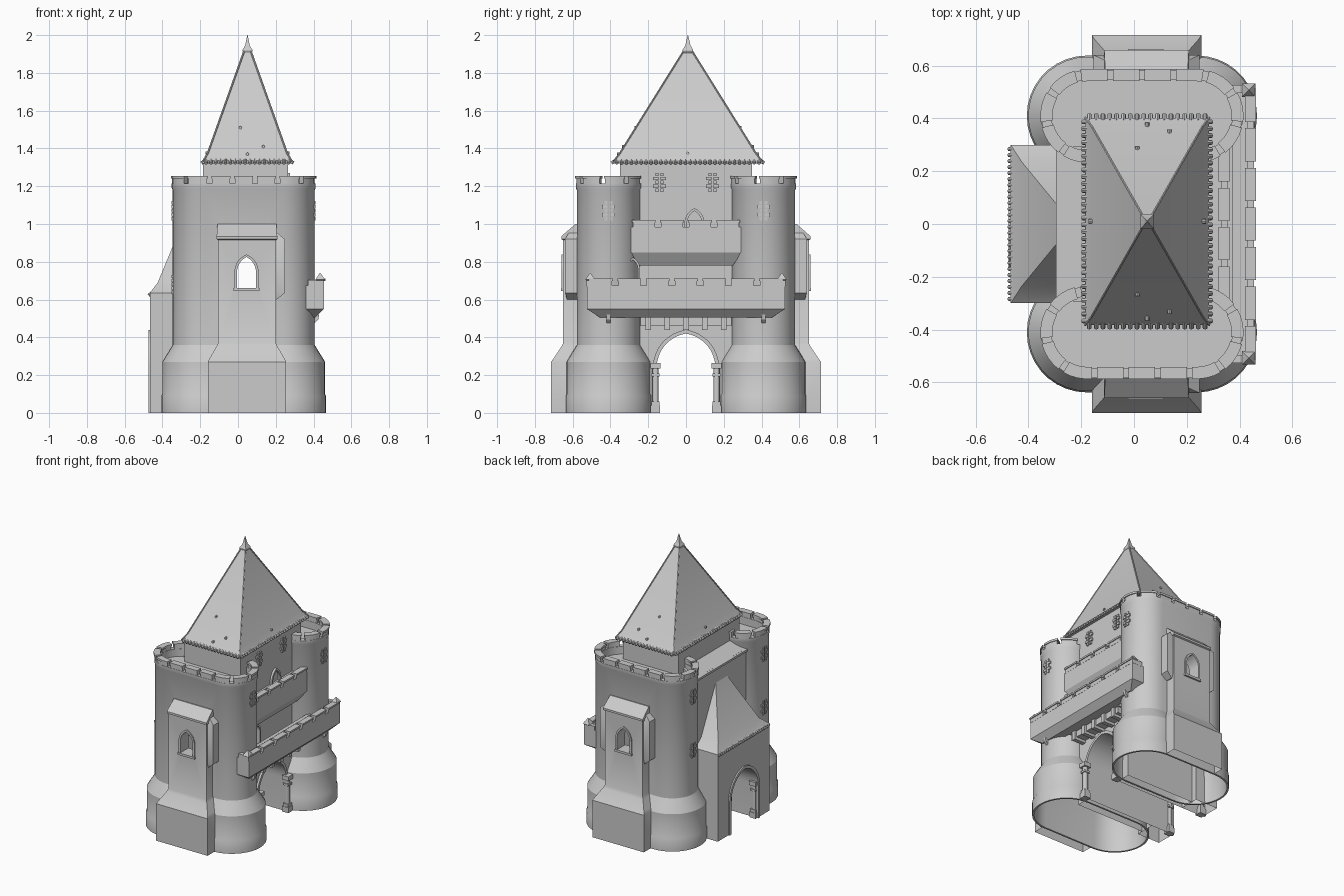
import bpy, bmesh, math
from mathutils import Vector, Matrix

cube = bpy.data.objects.get("Cube")
if cube:
    bpy.data.objects.remove(cube)

stone = bpy.data.materials.new("grey stone")
stone.use_nodes = True
stone.diffuse_color = (0.6, 0.6, 0.6, 1)
stone.node_tree.nodes["Principled BSDF"].inputs["Base Color"].default_value = stone.diffuse_color

CX, CY = 0.03, 0.41           # tower centre
HALF = 0.208                  # half of the straight tower side
ROOF_X, ROOF_Y = 0.05, 0.01   # main roof centre


def finish(bm, name, cutter=None, hollow=False):
    """Make the object, cut the window passage and open the underside if asked."""
    bmesh.ops.recalc_face_normals(bm, faces=bm.faces)
    mesh = bpy.data.meshes.new(name)
    bm.to_mesh(mesh)
    bm.free()
    mesh.materials.append(stone)
    obj = bpy.data.objects.new(name, mesh)
    bpy.context.collection.objects.link(obj)
    bpy.ops.object.select_all(action='DESELECT')
    obj.select_set(True)
    bpy.context.view_layer.objects.active = obj
    if cutter:
        mod = obj.modifiers.new("window", 'BOOLEAN')
        mod.object = cutter
        mod.operation = 'DIFFERENCE'
        bpy.ops.object.modifier_apply(modifier=mod.name)
    if hollow:
        bm = bmesh.new()
        bm.from_mesh(obj.data)
        under = [f for f in bm.faces if max(v.co.z for v in f.verts) < 0.001]
        bmesh.ops.delete(bm, geom=under, context='FACES')
        bm.to_mesh(obj.data)
        bm.free()
    bpy.ops.object.shade_smooth_by_angle(angle=math.radians(30))
    return obj


def loft(bm, loops):
    rows = [[bm.verts.new(p) for p in loop] for loop in loops]
    n = len(rows[0])
    for a, b in zip(rows, rows[1:]):
        for i in range(n):
            j = (i + 1) % n
            bm.faces.new((a[i], a[j], b[j], b[i]))
    bm.faces.new(rows[0])
    bm.faces.new(rows[-1])


def rings(bm, levels):
    """Stack rectangles given as x0, x1, y0, y1, z."""
    loft(bm, [[(a, c, z), (b, c, z), (b, d, z), (a, d, z)] for a, b, c, d, z in levels])


def box(bm, centre, size):
    bmesh.ops.create_cube(bm, size=1, matrix=Matrix.Translation(centre) @ Matrix.Diagonal((*size, 1)))


def beam(bm, p, q, r, seg=8):
    p, q = Vector(p), Vector(q)
    m = Matrix.Translation((p + q) / 2) @ (q - p).to_track_quat('Z', 'Y').to_matrix().to_4x4()
    bmesh.ops.create_cone(bm, cap_ends=True, segments=seg, radius1=r, radius2=r,
                          depth=(q - p).length, matrix=m)


def prism(bm, pts, axis, d0, d1):
    """Extrude a 2D outline along x or y."""
    place = (lambda u, v, d: (d, u, v)) if axis == 'x' else (lambda u, v, d: (u, d, v))
    loft(bm, [[place(u, v, d) for u, v in pts] for d in (d0, d1)])


def arch(c, w, base, spring, top, n=8):
    """Pointed arch outline, right foot over to left foot."""
    h = top - spring
    r = (w * w + h * h) / (2 * w)
    end = math.asin(min(1, h / r))
    half = [(w - r + r * math.cos(end * i / n), spring + r * math.sin(end * i / n)) for i in range(n + 1)]
    half = [(w, base)] + half
    return [(c + u, v) for u, v in half] + [(c - u, v) for u, v in half[-2::-1]]


def arch_frame(bm, axis, d0, d1, c, w, base, spring, top, t):
    outer = arch(c, w + t, base, spring, top + t)
    prism(bm, outer + arch(c, w, base, spring, top)[::-1], axis, d0, d1)


def stadium(cy, r, z, n=18):
    pts = []
    for side in (1, -1):
        for i in range(n + 1):
            a = math.pi * i / n - side * math.pi / 2
            pts.append((CX + side * HALF + r * math.cos(a), cy + r * math.sin(a), z))
    return pts


def stadium_at(cy, r, s):
    """Point and outward direction at distance s round the stadium."""
    L, arc = 2 * HALF, math.pi * r
    s %= 2 * (L + arc)
    side = 1
    if s >= L + arc:
        s, side = s - L - arc, -1
    a = max(0, s - L) / r
    out = Vector((side * math.sin(a), -side * math.cos(a), 0))
    return Vector((CX + side * (min(s, L) - HALF), cy, 0)) + out * r, out


def curved_block(bm, cy, r, s, length, thick, z0, z1):
    loops = []
    for i in range(5):
        p, out = stadium_at(cy, r, s + length * (i / 4 - 0.5))
        a, b = p - out * thick / 2, p + out * thick / 2
        loops.append([(a.x, a.y, z0), (b.x, b.y, z0), (b.x, b.y, z1), (a.x, a.y, z1)])
    loft(bm, loops)


# Cutter for the window passage that runs through the whole castle
bm = bmesh.new()
prism(bm, arch(0.045, 0.05, 0.66, 0.745, 0.825), 'y', -1, 1)
cutter = finish(bm, "window_cutter")
cutter.hide_render = True

# Towers, hollow inside, with a sunken roof floor
TOWER = [(0.155, 1.13), (0.155, 0.36), (0.21, 0.26), (0.215, 0), (0.228, 0), (0.228, 0.09), (0.223, 0.1),
         (0.223, 0.27), (0.214, 0.285), (0.18, 0.34), (0.168, 0.36), (0.168, 1.18), (0.173, 1.19),
         (0.173, 1.215), (0.135, 1.215), (0.135, 1.16)]
for s, label in ((-1, "front"), (1, "back")):
    bm = bmesh.new()
    loft(bm, [stadium(s * CY, r, z) for r, z in TOWER])
    finish(bm, label + "_tower", cutter)

    # Curved merlons with overhanging caps
    bm = bmesh.new()
    r, count = 0.154, 15
    pitch = 2 * (2 * HALF + math.pi * r) / count
    for i in range(count):
        at = HALF + i * pitch
        curved_block(bm, s * CY, r, at, pitch * 0.78, 0.034, 1.2, 1.243)
        curved_block(bm, s * CY, r, at, pitch * 0.84, 0.046, 1.24, 1.255)
    finish(bm, label + "_tower_merlons")

    # Buttress with stepped foot and sloping cap
    bm = bmesh.new()
    x0, x1 = -0.105, 0.2
    rings(bm, [(x0 - d, x1 + d, s * inner, s * y, z) for d, inner, y, z in (
        (0.055, 0.625, 0.715, 0), (0.055, 0.625, 0.715, 0.27), (0.045, 0.61, 0.7, 0.29),
        (0.01, 0.57, 0.66, 0.35), (0, 0.57, 0.65, 0.37), (0, 0.57, 0.65, 0.915),
        (0.008, 0.57, 0.66, 0.92), (0.008, 0.57, 0.66, 0.935), (0.004, 0.57, 0.585, 1.0))])
    finish(bm, label + "_buttress", cutter, True)

    # Window surround and sill
    bm = bmesh.new()
    arch_frame(bm, 'y', s * 0.64, s * 0.658, 0.045, 0.05, 0.65, 0.745, 0.825, 0.014)
    box(bm, (0.045, s * 0.65, 0.652), (0.135, 0.025, 0.016))
    finish(bm, label + "_window_frame")

    # Small side turrets on the buttress
    bm = bmesh.new()
    for a, b in ([(x1, 0.248)] if s < 0 else [(x1, 0.248), (-0.153, x0)]):
        wall = x1 if a == x1 else x0
        rings(bm, [(wall - 0.005, wall + 0.005, s * 0.56, s * 0.63, 0.6), (a, b, s * 0.56, s * 0.64, 0.635),
                   (a, b, s * 0.56, s * 0.64, 0.92), (wall - 0.005, wall + 0.005, s * 0.56, s * 0.62, 0.955)])
    finish(bm, label + "_side_turrets")

# Gate hall and porch, both pierced by the pointed gateway
GATE = (0, 0.155, 0, 0.24, 0.42)
for name, w, top, a, b in (("gate_hall", 0.255, 1.14, -0.285, 0.265), ("porch", 0.298, 0.625, -0.465, -0.285)):
    bm = bmesh.new()
    prism(bm, arch(*GATE) + [(-w, 0), (-w, top), (w, top), (w, 0)], 'x', a, b)
    finish(bm, name, cutter if name == "gate_hall" else None, True)

bm = bmesh.new()
for a, b in ((0.26, 0.28), (-0.475, -0.455)):
    arch_frame(bm, 'x', a, b, *GATE, 0.02)
finish(bm, "gate_arches")

bm = bmesh.new()
for x in (0.285, -0.44):
    for y in (-0.162, 0.162):
        beam(bm, (x, y, 0.03), (x, y, 0.25), 0.017, seg=12)
        for z, size, h in ((0.02, 0.05, 0.04), (0.05, 0.042, 0.02), (0.2, 0.042, 0.015), (0.25, 0.052, 0.03)):
            box(bm, (x, y, z), (size, size, h))
finish(bm, "gate_columns")

# Upper hall and the sloping attic behind the porch
bm = bmesh.new()
rings(bm, [(-0.185, 0.265, -0.35, 0.35, z) for z in (1.14, 1.33)])
finish(bm, "upper_hall")
bm = bmesh.new()
prism(bm, [(-0.287, 0.6), (-0.287, 1.12), (-0.295, 1.12), (-0.295, 1.135), (-0.18, 1.19), (-0.18, 0.6)],
      'y', -0.295, 0.295)
finish(bm, "attic_slope", cutter)


def square_roof(name, levels):
    bm = bmesh.new()
    rings(bm, [(ROOF_X - a, ROOF_X + a, ROOF_Y - b, ROOF_Y + b, z) for a, b, z in levels])
    finish(bm, name)


# Main roof and finial
square_roof("main_roof", [(0.234, 0.392, 1.32), (0.234, 0.392, 1.335), (0.21, 0.36, 1.375), (0.016, 0.02, 1.92)])
square_roof("roof_finial", [(0.02, 0.024, 1.905), (0.026, 0.028, 1.915), (0.026, 0.028, 1.922),
                            (0.012, 0.014, 1.945), (0.001, 0.001, 2.0)])

bm = bmesh.new()
for sx in (-1, 1):
    for sy in (-1, 1):
        path = [(ROOF_X + sx * a, ROOF_Y + sy * b, z) for a, b, z in
                ((0.235, 0.393, 1.333), (0.21, 0.36, 1.375), (0.016, 0.02, 1.92))]
        for p, q in zip(path, path[1:]):
            beam(bm, p, q, 0.005, 6)
finish(bm, "roof_hips")

# Rounded tiles along the eaves
bm = bmesh.new()
for s in (-1, 1):
    for i in range(30):
        y = ROOF_Y - 0.39 + 0.78 * (i + 0.5) / 30
        beam(bm, (ROOF_X + s * 0.22, y, 1.34), (ROOF_X + s * 0.244, y, 1.322), 0.009)
    for i in range(18):
        x = ROOF_X - 0.232 + 0.464 * (i + 0.5) / 18
        beam(bm, (x, ROOF_Y + s * 0.38, 1.34), (x, ROOF_Y + s * 0.404, 1.322), 0.009)
for i in range(26):
    y = -0.295 + 0.59 * (i + 0.5) / 26
    beam(bm, (-0.455, y, 0.638), (-0.474, y, 0.622), 0.008)
finish(bm, "eave_tiles")

# Small pegs on the roof slopes
bm = bmesh.new()
for u, z in ((-0.25, 1.51), (0.45, 1.41), (0, 1.37)):
    k = (1.92 - z) / 0.545
    for s in (-1, 1):
        x, y = ROOF_X + u * 0.2 * k, ROOF_Y + s * 0.36 * k
        beam(bm, (x, y - s * 0.01, z), (x, y + s * 0.012, z), 0.008)
for s in (-1, 1):
    beam(bm, (ROOF_X + s * 0.2, ROOF_Y, 1.375), (ROOF_X + s * 0.222, ROOF_Y, 1.375), 0.008)
finish(bm, "roof_pegs")

# Porch roof, flared at the eaves
bm = bmesh.new()
rings(bm, [(x, -0.2, -w, w, z) for x, w, z in
           ((-0.467, 0.3, 0.62), (-0.467, 0.3, 0.635), (-0.425, 0.235, 0.69), (-0.235, 0.004, 1.15))])
finish(bm, "porch_roof")


def balcony(name, x0, x1, w, slope, bottom, side, top, count):
    bm = bmesh.new()
    t = 0.025
    rings(bm, [(x0, x1 - 0.045, slope - w, w - slope, bottom), (x0, x1, -w, w, side), (x0, x1, -w, w, top),
               (x0 + t, x1 - t, t - w, w - t, top), (x0 + t, x1 - t, t - w, w - t, side + 0.01)])
    pitch = 2 * w / count
    for i in range(count):
        y = -w + (i + 0.5) * pitch
        box(bm, (x1 - 0.014, y, top + 0.012), (0.03, pitch * 0.78, 0.03))
        box(bm, (x1 - 0.014, y, top + 0.03), (0.042, pitch * 0.84, 0.012))
    for s in (-1, 1):
        box(bm, ((x0 + x1) / 2, s * (w - 0.014), top + 0.012), ((x1 - x0) * 0.6, 0.03, 0.035))
    finish(bm, name)


balcony("upper_balcony", 0.255, 0.355, 0.297, 0.05, 0.78, 0.85, 0.985, 4)
balcony("lower_balcony", 0.35, 0.455, 0.525, 0.07, 0.505, 0.55, 0.675, 7)

bm = bmesh.new()
for s in (-1, 1):
    rings(bm, [(0.435 - a, 0.435 + a, s * 0.507 - a, s * 0.507 + a, z)
               for a, z in ((0.02, 0.67), (0.02, 0.7), (0.026, 0.705), (0.002, 0.74))])
finish(bm, "balcony_pinnacles")

# Walkway floor and corbels under the lower balcony
bm = bmesh.new()
box(bm, (0.31, 0, 0.53), (0.12, 0.5, 0.05))
box(bm, (0.3, 0, 0.485), (0.08, 0.48, 0.05))
for y in (-0.2, -0.1, 0, 0.1, 0.2):
    box(bm, (0.31, y, 0.475), (0.09, 0.03, 0.07))
for y in (-0.41, 0.41):
    prism(bm, [(0.37, 0.51), (0.43, 0.52), (0.425, 0.495), (0.405, 0.475), (0.37, 0.475)], 'y', y - 0.01, y + 0.01)
finish(bm, "balcony_corbels")

# Doorway surrounds above the balconies
bm = bmesh.new()
arch_frame(bm, 'x', 0.25, 0.28, 0.045, 0.04, 0.86, 1.0, 1.07, 0.014)
arch_frame(bm, 'x', 0.31, 0.355, -0.28, 0.025, 0.56, 0.76, 0.81, 0.012)
finish(bm, "door_frames")

# Toothed stone surrounds of the arrow slits
bm = bmesh.new()
slits = [(0.401, s * CY, 1.07) for s in (-1, 1)] + [(0.265, s * 0.14, 1.22) for s in (-1, 1)]
slits += [(-0.341, s * CY, z) for s in (-1, 1) for z in (1.07, 0.68)]
for x, y, z in slits:
    for row in range(5):
        for s in (-1, 1):
            wide = 0.028 if row % 2 else 0.016
            box(bm, (x, y + s * (0.006 + wide / 2), z + (row - 2) * 0.021), (0.02, wide, 0.018))
finish(bm, "arrow_slits")

bpy.data.objects.remove(cutter)
